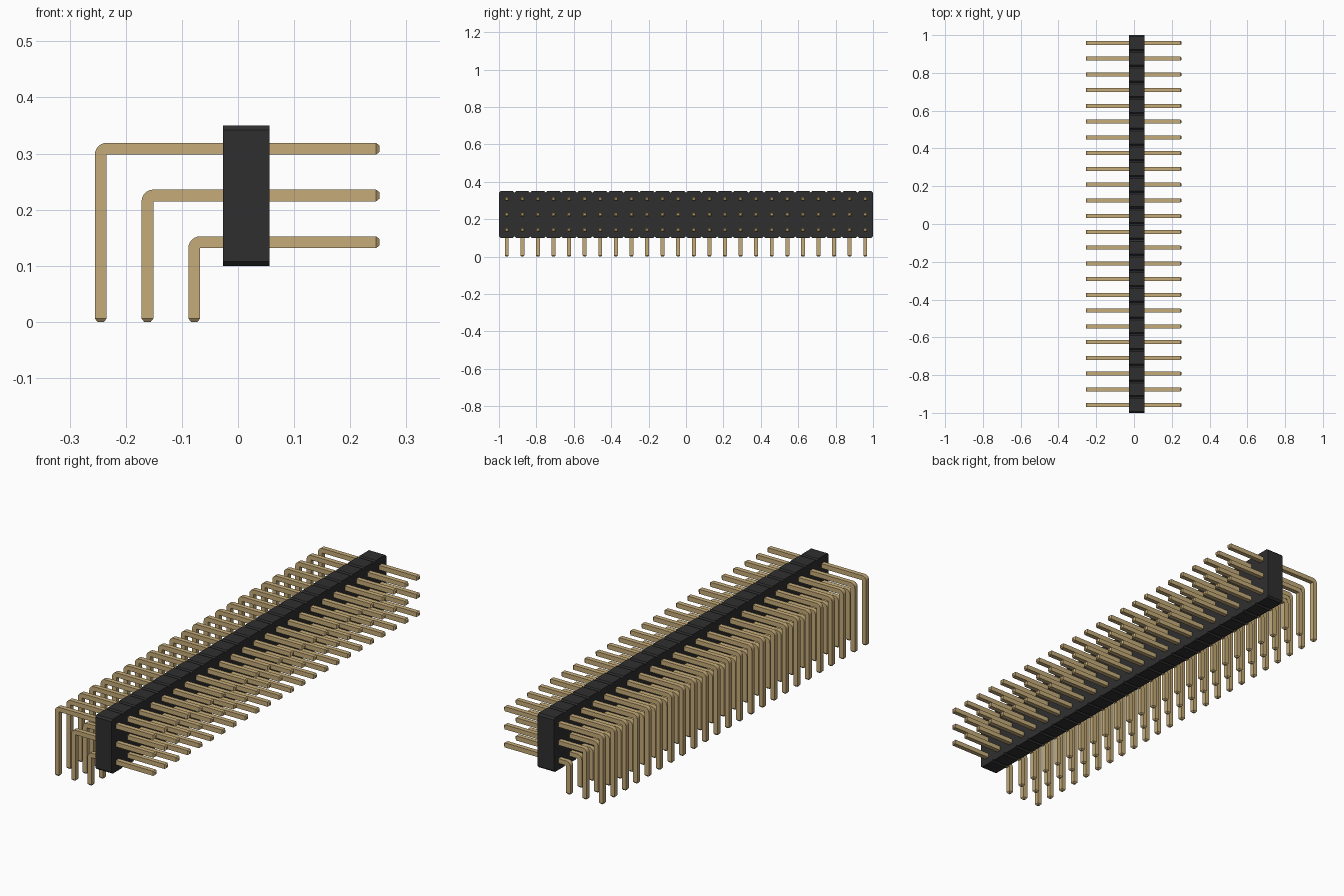
import bpy, bmesh, math
from mathutils import Vector

cube = bpy.data.objects.get("Cube")
if cube:
    bpy.data.objects.remove(cube, do_unlink=True)

COUNT = 24
PITCH = 2 / COUNT
HALF = 0.0105           # half width of a pin
TIP = 0.006             # length of the tapered pin ends
FRONT, BACK = 0.056, -0.027
LOW, HIGH = 0.10, 0.35
CUT = 0.008             # corner chamfer of each housing cell


def material(name, rgb):
    m = bpy.data.materials.new(name)
    m.use_nodes = True
    m.diffuse_color = (*rgb, 1)
    bsdf = m.node_tree.nodes["Principled BSDF"]
    bsdf.inputs["Base Color"].default_value = (*rgb, 1)
    bsdf.inputs["Roughness"].default_value = 0.6
    return m


def make_object(name, bm, mat):
    bmesh.ops.recalc_face_normals(bm, faces=bm.faces)
    mesh = bpy.data.meshes.new(name)
    bm.to_mesh(mesh)
    bm.free()
    mesh.materials.append(mat)
    obj = bpy.data.objects.new(name, mesh)
    bpy.context.collection.objects.link(obj)
    return obj


def pin_mesh(height, leg_x):
    """Square wire swept from the front tip, round the bend, down to the foot."""
    bm = bmesh.new()
    rings = []

    def ring(centre, outward, half):
        out = Vector(outward) * half
        side = Vector((0, half, 0))
        c = Vector(centre)
        rings.append([bm.verts.new(p) for p in
                      (c + out + side, c + out - side, c - out - side, c - out + side)])

    end = 0.252
    ring((end, 0, height), (0, 0, 1), HALF * 0.55)
    ring((end - TIP, 0, height), (0, 0, 1), HALF)
    # the outside of the bend turns about the sharp inner corner
    pivot = Vector((leg_x + HALF, 0, height - HALF))
    for i in range(7):
        a = math.radians(90 + 15 * i)
        out = Vector((math.cos(a), 0, math.sin(a)))
        ring(pivot + out * HALF, out, HALF)
    ring((leg_x, 0, TIP), (-1, 0, 0), HALF)
    ring((leg_x, 0, 0), (-1, 0, 0), HALF * 0.55)

    for a, b in zip(rings, rings[1:]):
        for i in range(4):
            j = (i + 1) % 4
            bm.faces.new((a[i], a[j], b[j], b[i]))
    bm.faces.new(rings[0])
    bm.faces.new(rings[-1])
    bmesh.ops.remove_doubles(bm, verts=bm.verts, dist=0.00001)
    return bm


black = material("black plastic", (0.028, 0.028, 0.028))
gold = material("gold metal", (0.56, 0.41, 0.19))

# Housing: row of chamfered cells joined side by side
bm = bmesh.new()
top, bottom = [], []
for i in range(COUNT):
    y = -1 + i * PITCH
    for dy, inset in ((0, CUT), (CUT, 0), (PITCH - CUT, 0)):
        top.append((y + dy, HIGH - inset))
        bottom.append((y + dy, LOW + inset))
top.append((1, HIGH - CUT))
bottom.append((1, LOW + CUT))
columns = [[bm.verts.new((BACK, y, z)) for y, z in pair] for pair in zip(bottom, top)]
faces = [bm.faces.new((a[0], b[0], b[1], a[1])) for a, b in zip(columns, columns[1:])]
new = bmesh.ops.extrude_face_region(bm, geom=faces, use_keep_orig=True)["geom"]
bmesh.ops.translate(bm, vec=(FRONT - BACK, 0, 0),
                    verts=[v for v in new if isinstance(v, bmesh.types.BMVert)])
make_object("housing", bm, black)

# Pins: three nested rows, each repeated along the housing
for row, name in enumerate(("lower_pins", "middle_pins", "upper_pins")):
    bm = pin_mesh(0.142 + row * PITCH, -0.078 - row * PITCH)
    geom = bm.verts[:] + bm.edges[:] + bm.faces[:]
    bmesh.ops.translate(bm, vec=(0, -1 + PITCH / 2, 0), verts=bm.verts)
    for i in range(1, COUNT):
        copy = bmesh.ops.duplicate(bm, geom=geom)["geom"]
        bmesh.ops.translate(bm, vec=(0, i * PITCH, 0),
                            verts=[v for v in copy if isinstance(v, bmesh.types.BMVert)])
    make_object(name, bm, gold)
